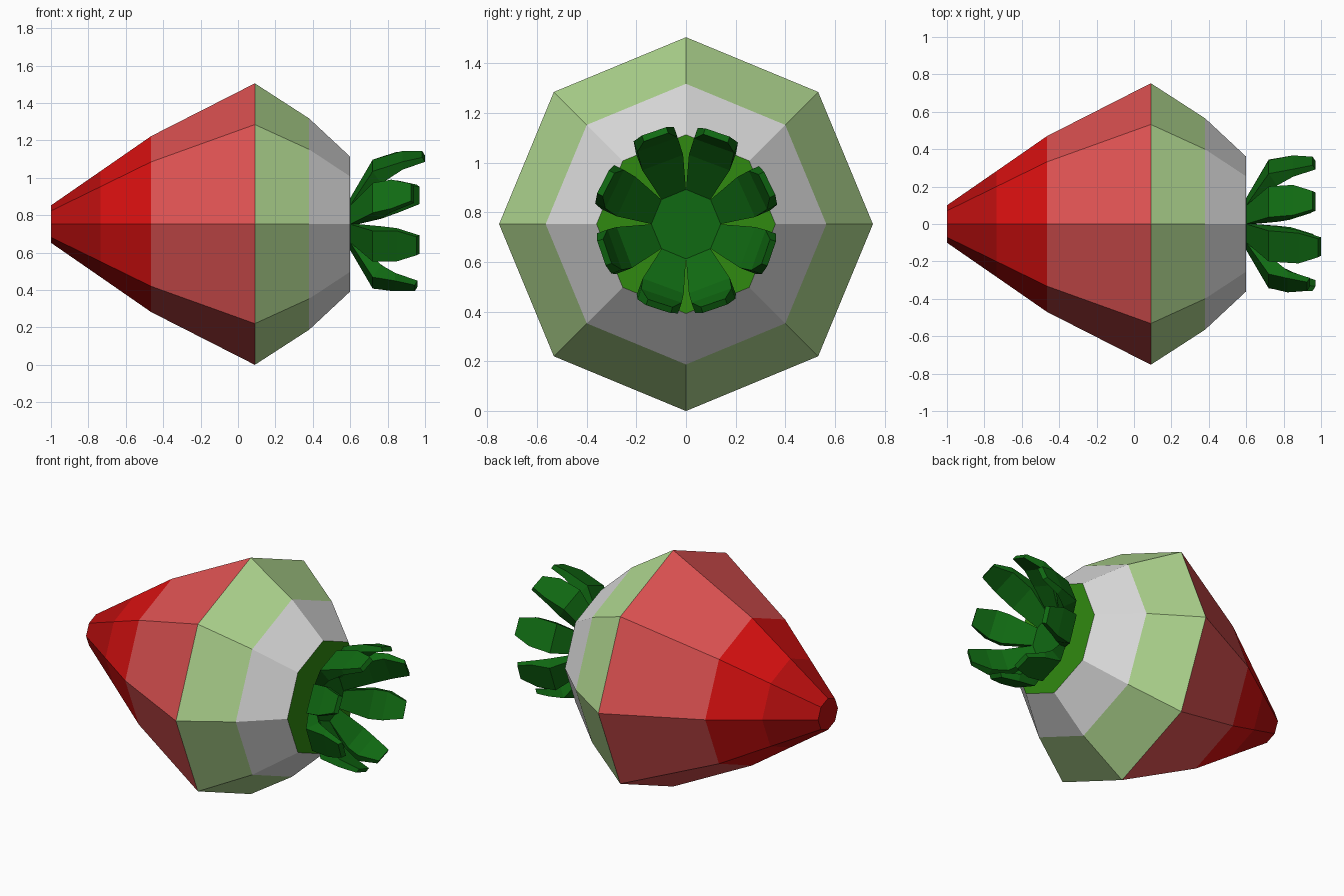
import bpy, bmesh, math

if "Cube" in bpy.data.objects:
    bpy.data.objects.remove(bpy.data.objects["Cube"])

CZ = 0.7525  # height of the long axis, which runs along x


def material(name, r, g, b):
    lin = [((c / 255 + 0.055) / 1.055) ** 2.4 if c > 10 else c / 255 / 12.92 for c in (r, g, b)]
    m = bpy.data.materials.new(name)
    m.diffuse_color = (*lin, 1)
    m.use_nodes = True
    m.node_tree.nodes["Principled BSDF"].inputs["Base Color"].default_value = m.diffuse_color
    return m


dark_red = material("dark red", 185, 14, 14)
red = material("red", 217, 16, 16)
light_red = material("light red", 222, 82, 82)
pale_green = material("pale green", 175, 214, 143)
off_white = material("off white", 220, 220, 220)
crown_green = material("crown green", 48, 138, 16)
leaf_green = material("leaf green", 16, 106, 18)


def point(x, r, a, side=0.0):
    """Point at distance r from the axis along angle a, shifted sideways."""
    return (x, r * math.cos(a) - side * math.sin(a), CZ + r * math.sin(a) + side * math.cos(a))


def finish(name, bm, mats):
    bmesh.ops.recalc_face_normals(bm, faces=bm.faces[:])
    me = bpy.data.meshes.new(name)
    bm.to_mesh(me)
    bm.free()
    for m in mats:
        me.materials.append(m)
    ob = bpy.data.objects.new(name, me)
    bpy.context.collection.objects.link(ob)
    return ob


def loft(bm, rings):
    """Skin a list of vertex rings; returns the face bands, end caps last."""
    loops = [[bm.verts.new(p) for p in ring] for ring in rings]
    n = len(loops[0])
    bands = []
    for a, b in zip(loops, loops[1:]):
        bands.append([bm.faces.new((a[i], a[(i + 1) % n], b[(i + 1) % n], b[i])) for i in range(n)])
    bands.append([bm.faces.new(loops[0][::-1])])
    bands.append([bm.faces.new(loops[-1])])
    return bands


def octagon(x, r):
    return [point(x, r, math.pi / 4 * i) for i in range(8)]


# Root body: eight-sided, one colour per band, tip cap dark red, top cap green
profile = [(-1, 0.10), (-0.735, 0.283), (-0.465, 0.47), (0.09, 0.7525), (0.38, 0.565), (0.6, 0.36)]
bm = bmesh.new()
bands = loft(bm, [octagon(x, r) for x, r in profile])
for band, index in zip(bands, (0, 1, 2, 3, 4, 0, 5)):
    for f in band:
        f.material_index = index
finish("root_body", bm, [dark_red, red, light_red, pale_green, off_white, crown_green])

# Leaf hub: low octagonal prism in the middle of the crown
bm = bmesh.new()
loft(bm, [octagon(0.598, 0.14), octagon(0.645, 0.14)])
finish("leaf_hub", bm, [leaf_green])

# Leaves: (tip angle in degrees, tip x, tip radius), one per side of the hub
leaves = [(26, 0.97, 0.375), (71, 0.97, 0.39), (109, 1.0, 0.395), (153, 0.94, 0.375),
          (199, 0.97, 0.36), (252, 0.96, 0.36), (289, 0.95, 0.36), (341, 0.95, 0.365)]
for k, (tip_angle, tip_x, tip_r) in enumerate(leaves):
    base = 22.5 + 45 * k
    if tip_angle - base > 10:
        base_shift = 0
    # sections: angle blend, outer x, outer r, inner x, inner r, half width
    sections = [(0.0, 0.6, 0.129, 0.645, 0.129, 0.053),
                (0.5, 0.72, 0.335, 0.765, 0.265, 0.088),
                (0.8, tip_x - 0.12, tip_r - 0.01, tip_x - 0.12, tip_r - 0.055, 0.086),
                (1.0, tip_x - 0.015, tip_r, tip_x, tip_r - 0.025, 0.052)]
    rings = []
    for t, xo, ro, xi, ri, w in sections:
        a = math.radians(base + (tip_angle - base) * t)
        rings.append([point(xo, ro, a, -w), point(xo, ro, a, w),
                      point(xi, ri, a, w), point(xi, ri, a, -w)])
    bm = bmesh.new()
    loft(bm, rings)
    finish(f"leaf_{k + 1}", bm, [leaf_green])
